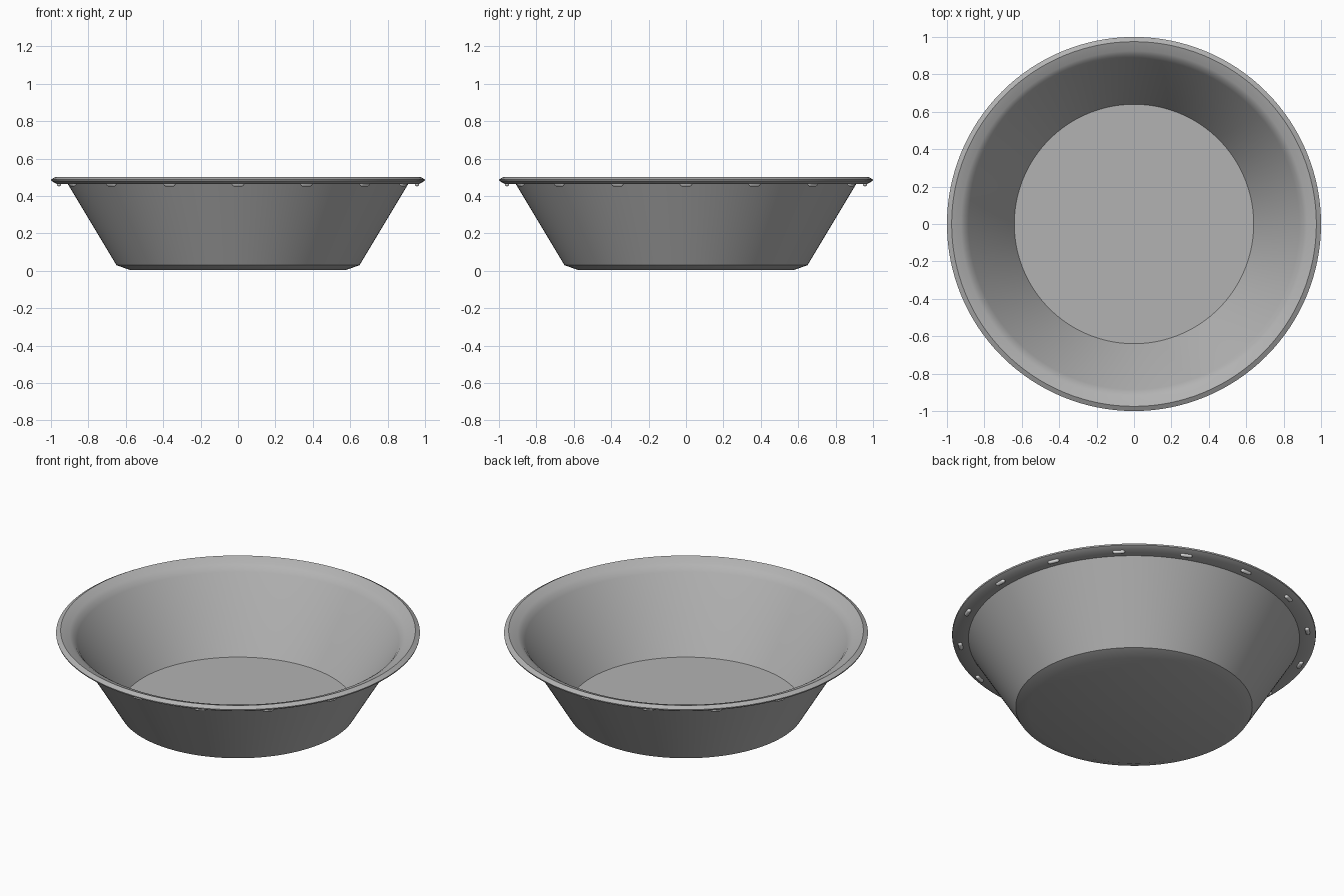
import bpy, math

if "Cube" in bpy.data.objects:
    bpy.data.objects.remove(bpy.data.objects["Cube"])

def material(name, v):
    m = bpy.data.materials.new(name)
    m.diffuse_color = (v, v, v, 1)
    m.use_nodes = True
    m.node_tree.nodes["Principled BSDF"].inputs["Base Color"].default_value = m.diffuse_color
    return m

body_grey = material("body grey", 0.45)
nub_grey = material("nub grey", 0.75)

def lathe(name, profile, segments, mat):
    """Revolve a closed (radius, z) profile that starts and ends on the axis."""
    verts, faces, rings = [], [], []
    for r, z in profile:
        start = len(verts)
        n = 1 if r == 0 else segments
        for i in range(n):
            a = 2 * math.pi * i / segments
            verts.append((r * math.cos(a), r * math.sin(a), z))
        rings.append((start, n))
    for (a, na), (b, nb) in zip(rings, rings[1:]):
        for i in range(segments):
            j = (i + 1) % segments
            quad = [a + i % na, a + j % na, b + j % nb, b + i % nb]
            faces.append(list(dict.fromkeys(quad)))
    me = bpy.data.meshes.new(name)
    me.from_pydata(verts, [], faces)
    me.materials.append(mat)
    ob = bpy.data.objects.new(name, me)
    bpy.context.collection.objects.link(ob)
    bpy.context.view_layer.objects.active = ob
    ob.select_set(True)
    bpy.ops.object.shade_smooth_by_angle(angle=math.radians(35))
    ob.select_set(False)
    return ob

# Bowl shell: underside, outer wall, lip, inner wall, floor
lathe("bowl", [(0, 0.005), (0.58, 0.005), (0.65, 0.03), (0.91, 0.463), (0.97, 0.465),
               (0.998, 0.48), (1.0, 0.488), (0.975, 0.502), (0.925, 0.483), (0.905, 0.47),
               (0.885, 0.445), (0.64, 0.042), (0, 0.042)], 128, body_grey)

# Sixteen small rounded nubs under the lip
R, L = 0.012, 0.022
nub_profile = [(0, -L - R)]
nub_profile += [(R * math.cos(math.radians(t)), -L + R * math.sin(math.radians(t))) for t in (-60, -30, 0)]
nub_profile += [(r, -z) for r, z in reversed(nub_profile)]
for i in range(16):
    a = 2 * math.pi * i / 16
    nub = lathe("lip_nub", nub_profile, 12, nub_grey)
    nub.location = (0.957 * math.cos(a), 0.957 * math.sin(a), 0.463)
    nub.rotation_euler = (math.pi / 2, 0, a)
